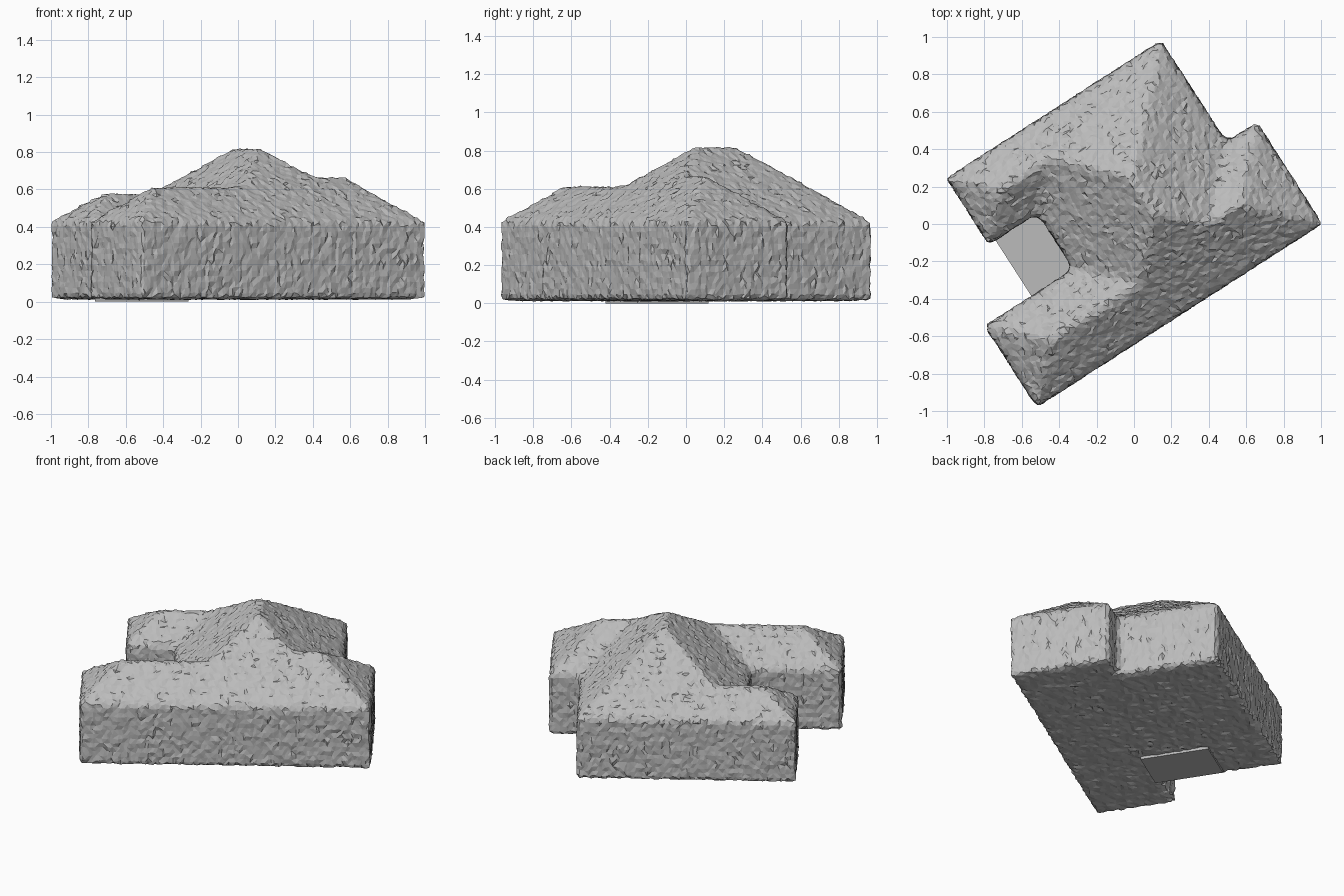
import bpy
import bmesh
import random
from mathutils import Matrix, Vector

random.seed(4)
if "Cube" in bpy.data.objects:
    bpy.data.objects.remove(bpy.data.objects["Cube"], do_unlink=True)

BASE, EAVE, PITCH = 0.015, 0.43, 0.755
TURN = Matrix.Rotation(0.571, 4, 'Z')   # plan is turned on its site

grey = bpy.data.materials.new("plain_grey")
grey.use_nodes = True
colour = (0.5, 0.5, 0.5, 1)
grey.diffuse_color = colour
grey.node_tree.nodes["Principled BSDF"].inputs["Base Color"].default_value = colour


def add_hull(bm, points):
    verts = [bm.verts.new(TURN @ Vector(p)) for p in points]
    bmesh.ops.convex_hull(bm, input=verts)


def box_points(u0, u1, v0, v1, z0, z1):
    return [(u, v, z) for u in (u0, u1) for v in (v0, v1) for z in (z0, z1)]


def hipped_block(bm, u0, u1, v0, v1):
    """Walls with an equal-pitch hipped roof on a rectangular plan."""
    run = min(u1 - u0, v1 - v0) / 2
    top = EAVE + run * PITCH
    ridge = [(u0 + run, v0 + run, top), (u1 - run, v1 - run, top)]
    add_hull(bm, box_points(u0, u1, v0, v1, BASE, EAVE) + ridge)


def make_object(name, bm):
    bmesh.ops.recalc_face_normals(bm, faces=bm.faces)
    mesh = bpy.data.meshes.new(name)
    bm.to_mesh(mesh)
    bm.free()
    obj = bpy.data.objects.new(name, mesh)
    bpy.context.scene.collection.objects.link(obj)
    mesh.materials.append(grey)
    return obj


# House: central block and three wings
bm = bmesh.new()
hipped_block(bm, -0.40, 0.65, -0.54, 0.745)    # central block
hipped_block(bm, -0.965, 0.30, -0.54, -0.03)   # long front wing
hipped_block(bm, -0.10, 0.845, -0.54, 0.10)    # side wing
hipped_block(bm, -0.71, 0.30, 0.33, 0.745)     # back wing
house = make_object("house_body", bm)

# Merge the blocks into one skin with softened edges
remesh = house.modifiers.new("merge", 'REMESH')
remesh.mode = 'VOXEL'
remesh.voxel_size = 0.03
bpy.context.view_layer.update()
graph = bpy.context.evaluated_depsgraph_get()
skin = bpy.data.meshes.new_from_object(house.evaluated_get(graph))
house.modifiers.clear()
house.data = skin

# Slightly uneven, faceted surface
bm = bmesh.new()
bm.from_mesh(skin)
for v in bm.verts:
    v.co += Vector([random.uniform(-0.005, 0.005) for _ in range(3)])
    v.co.z = max(v.co.z, 0)
bmesh.ops.triangulate(bm, faces=bm.faces)
for f in bm.faces:
    f.smooth = False
    f.material_index = 0
bm.to_mesh(skin)
bm.free()
skin.materials.clear()
skin.materials.append(grey)

# Thin floor of the open porch between the two wings
bm = bmesh.new()
add_hull(bm, box_points(-0.67, -0.36, -0.07, 0.37, 0, 0.035))
make_object("porch_floor", bm)
